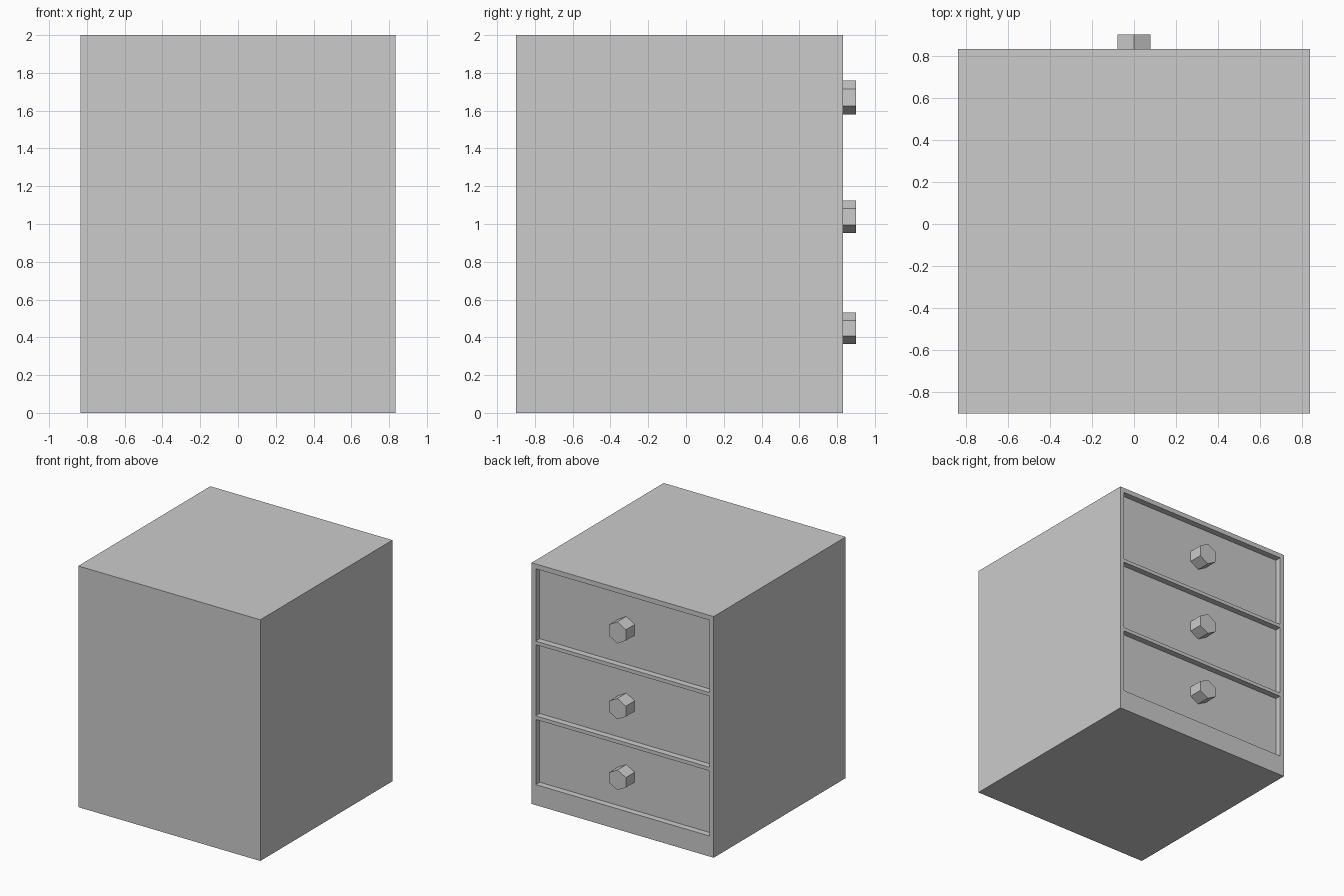
import bpy
from math import pi

if "Cube" in bpy.data.objects:
    bpy.data.objects.remove(bpy.data.objects["Cube"])

W, BACK, FACE = 0.835, -0.9, 0.83      # half width, plain side, drawer side
OPEN_W = 0.797                         # half width of the drawer openings
PANEL_Y, DEEP_Y = 0.783, 0.72          # drawer front plane, opening floor
KNOB_Y = 0.9


def box(name, x, y0, y1, z0, z1):
    bpy.ops.mesh.primitive_cube_add(size=1, location=(0, (y0 + y1) / 2, (z0 + z1) / 2))
    ob = bpy.context.object
    ob.name = name
    ob.scale = (2 * x, y1 - y0, z1 - z0)
    bpy.ops.object.transform_apply(location=False, rotation=False, scale=True)
    return ob


# Cabinet body
cabinet = box("cabinet", W, BACK, FACE, 0, 2)

# Each drawer: bottom, top, knob height centre, knob half height
drawers = [("top", 1.36, 1.96, 1.67, 0.09),
           ("middle", 0.74, 1.33, 1.038, 0.0865),
           ("bottom", 0.17, 0.71, 0.448, 0.083)]

for label, z0, z1, kz, kh in drawers:
    # Opening cut into the cabinet
    cutter = box(label + "_opening_cutter", OPEN_W, DEEP_Y, FACE + 0.1, z0, z1)
    cutter.hide_render = True
    cutter.hide_viewport = True
    mod = cabinet.modifiers.new(label + "_opening", 'BOOLEAN')
    mod.operation = 'DIFFERENCE'
    mod.solver = 'EXACT'
    mod.object = cutter

    # Recessed drawer front
    g = 0.003
    box(label + "_drawer_front", OPEN_W - g, DEEP_Y - 0.01, PANEL_Y, z0 + g, z1 - g)

    # Six-sided knob with a corner pointing up
    y0 = PANEL_Y - 0.005
    bpy.ops.mesh.primitive_cylinder_add(vertices=6, radius=0.09, depth=KNOB_Y - y0,
                                        location=(0, (y0 + KNOB_Y) / 2, kz),
                                        rotation=(pi / 2, 0, 0))
    knob = bpy.context.object
    knob.name = label + "_knob"
    knob.scale = (1, kh / 0.09, 1)
